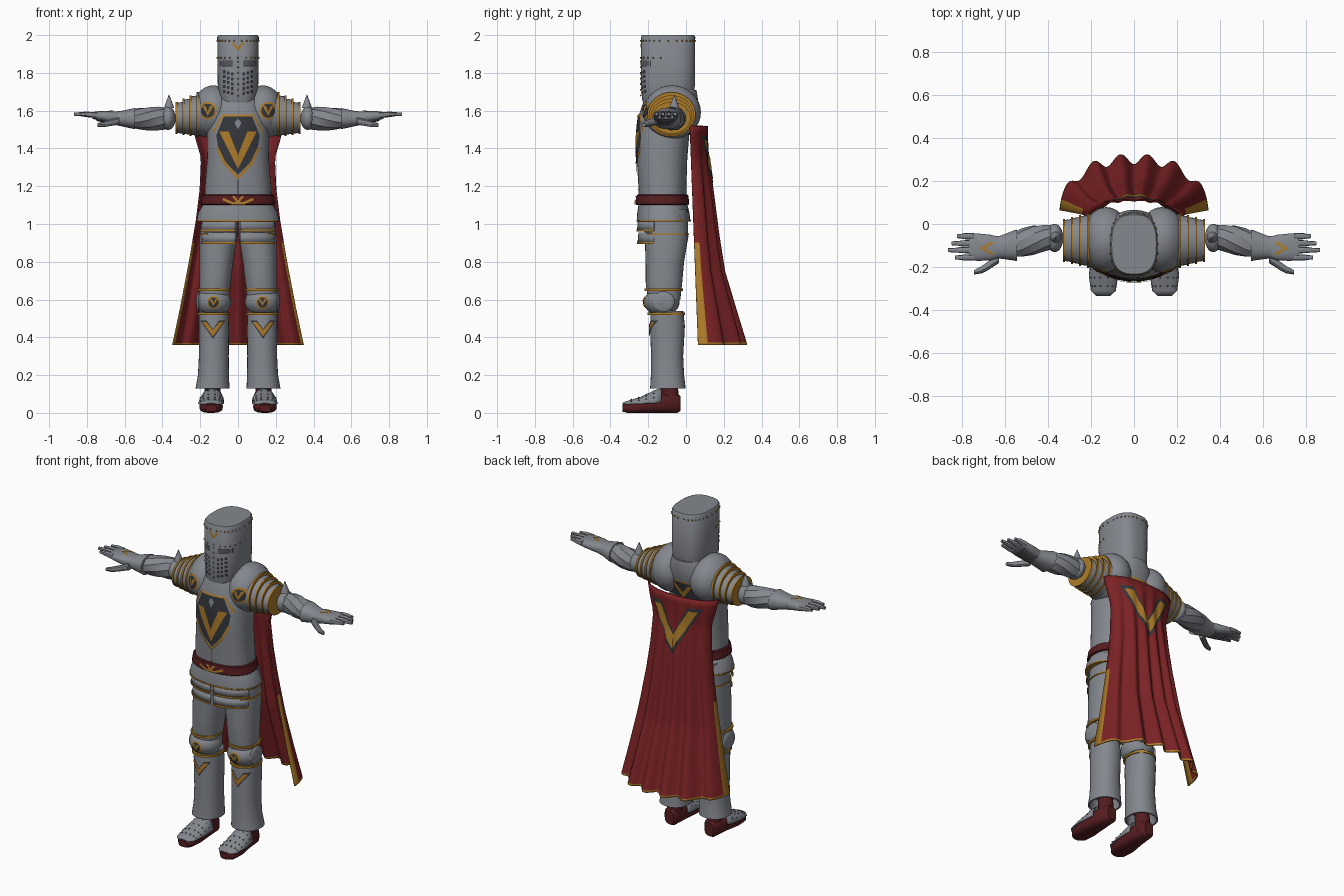
import bpy, bmesh, math
from mathutils import Vector, Matrix
from mathutils.bvhtree import BVHTree

old = bpy.data.objects.get("Cube")
if old:
    bpy.data.objects.remove(old, do_unlink=True)
made = []


def material(name, *rgb):
    m = bpy.data.materials.new(name)
    m.use_nodes = True
    m.diffuse_color = (*rgb, 1)
    m.node_tree.nodes["Principled BSDF"].inputs["Base Color"].default_value = (*rgb, 1)
    return m


steel = material("steel grey", .23, .245, .27)
shade = material("dark steel", .1, .105, .12)
charcoal = material("charcoal", .035, .037, .045)
gold = material("old gold", .42, .2, .022)
red = material("cape red", .2, .016, .018)
leather = material("maroon leather", .09, .012, .014)


def finish(name, bm, mat, mirror=False, thick=0):
    me = bpy.data.meshes.new(name)
    bm.to_mesh(me)
    bm.free()
    for m in (mat if isinstance(mat, list) else [mat]):
        me.materials.append(m)
    ob = bpy.data.objects.new(name, me)
    bpy.context.scene.collection.objects.link(ob)
    if thick:
        sol = ob.modifiers.new("Thickness", "SOLIDIFY")
        sol.thickness, sol.offset = thick, 0
    if mirror:
        ob.modifiers.new("Mirror", "MIRROR").use_mirror_merge = False
    made.append(ob)
    return ob


def section(a, ru, rv, p):
    c, s = math.cos(a), math.sin(a)
    return (math.copysign(abs(c) ** (2 / p), c) * ru, math.copysign(abs(s) ** (2 / p), s) * rv)


def loft(name, rings, mat, axis="z", n=32, p=2, arc=None, twist=0, mirror=False, thick=0):
    """Skin over rings of (position, centre u, centre v, radius u, radius v)."""
    bm, loops = bmesh.new(), []
    a0, a1 = [math.radians(d) for d in (arc or (0, 360))]
    for i, (t, cu, cv, ru, rv) in enumerate(rings):
        loop = []
        for k in range(n + 1 if arc else n):
            u, v = section(a0 + (a1 - a0) * k / n + twist * i, ru, rv, p)
            u, v = u + cu, v + cv
            loop.append(bm.verts.new({"z": (u, v, t), "x": (t, u, v), "y": (u, t, v)}[axis]))
        loops.append(loop)
    for lo, hi in zip(loops, loops[1:]):
        for k in range(n):
            j = (k + 1) % len(lo)
            bm.faces.new((lo[k], lo[j], hi[j], hi[k]))
    if not arc:
        bm.faces.new(loops[0])
        bm.faces.new(loops[-1])
    bmesh.ops.recalc_face_normals(bm, faces=bm.faces)
    return finish(name, bm, mat, mirror, thick)


def hoop(name, ring, h=.006, e=.006, **kw):
    t, cu, cv, ru, rv = ring
    prof = [(-h, 0), (-h, e), (h, e), (h, 0)]
    return loft(name, [(t + d, cu, cv, ru + g, rv + g) for d, g in prof], gold, **kw)


def dome(name, centre, radii, mat, mirror=True):
    bm = bmesh.new()
    mx = Matrix.Translation(centre) @ Matrix.Diagonal((*radii, 1))
    bmesh.ops.create_uvsphere(bm, u_segments=28, v_segments=16, radius=1, matrix=mx)
    return finish(name, bm, mat, mirror)


def cast(name, polys, target, mat, side="front", off=.004, mirror=False, cuts=3):
    """Lay flat polygons on a target surface as thin plates."""
    me = target.data
    tree = BVHTree.FromPolygons([v.co for v in me.vertices], [f.vertices[:] for f in me.polygons])
    d = Vector({"front": (0, 1, 0), "back": (0, -1, 0), "top": (0, 0, -1)}[side])
    bm = bmesh.new()
    for poly in polys:
        bm.faces.new([bm.verts.new((u, v, 3) if side == "top" else (u, -2 * d.y, v)) for u, v in poly])
    if cuts:
        bmesh.ops.subdivide_edges(bm, edges=bm.edges[:], cuts=cuts, use_grid_fill=True)
    for v in bm.verts:
        hit = tree.ray_cast(v.co, d)[0] or tree.find_nearest(v.co + d * 1.8)[0]
        v.co = hit - d * off
    bm.normal_update()
    bmesh.ops.reverse_faces(bm, faces=[f for f in bm.faces if f.normal.dot(d) > 0])
    return finish(name, bm, mat, mirror)


def vee(cx, top, tip, w, t):
    return [[(cx + s * w, top), (cx + s * (w - t), top), (cx, tip + t * 1.5), (cx, tip)] for s in (-1, 1)]


def stroke(pts, w):
    out = []
    for a, b in zip(pts, pts[1:]):
        a, b = Vector(a), Vector(b)
        g = (b - a).normalized() * w / 2
        q = Vector((-g.y, g.x))
        out.append([a + q - g, b + q + g, b - q + g, a - q - g])
    return out


def disc(cx, cy, r, n=20):
    ring = [(cx + r * math.cos(k * math.tau / n), cy + r * math.sin(k * math.tau / n)) for k in range(n)]
    return [[(cx, cy), ring[k], ring[(k + 1) % n]] for k in range(n)]


def box(x, z, w, h):
    return [(x - w, z - h), (x + w, z - h), (x + w, z + h), (x - w, z + h)]


def rivets(name, pts, r, mat, mirror=False):
    bm = bmesh.new()
    for pt in pts:
        bmesh.ops.create_icosphere(bm, subdivisions=1, radius=r, matrix=Matrix.Translation(pt))
    finish(name, bm, mat, mirror)


# Helmet with slits, breathing holes and studs
helm = loft("helmet", [(1.62, 0, -.1, .085, .12), (1.66, 0, -.096, .102, .137), (1.75, 0, -.095, .108, .143),
                       (1.99, 0, -.095, .11, .144), (2, 0, -.095, .104, .138)], steel, n=48, p=2.7)
cast("eye_slits", [box(.063, 1.85, .034, .016)], helm, charcoal, off=.002, mirror=True)
cast("eye_slit_plates", [box(.063, 1.85, .03, .012)], helm, shade, off=.004, mirror=True)
holes = [box(.03 + .021 * i, 1.69 + .026 * j + .006 * i, .007, .008) for i in range(3) for j in range(5)]
cast("breathing_holes", holes, helm, charcoal, off=.003, mirror=True, cuts=0)
cast("helmet_crest", vee(0, 1.96, 1.915, .035, .014), helm, gold)


def stud(deg, z):
    u, v = section(math.radians(deg), .111, .145, 2.7)
    return (u, v - .095, z)


rivets("helmet_studs", [stud(a, 1.97) for a in range(0, 360, 12)]
       + [stud(a, 1.88) for a in range(-170, 0, 16)]
       + [stud(-90, 1.68 + .03 * k) for k in range(7)], .005, gold)

# Torso
torso = loft("breastplate", [(1.08, 0, -.123, .18, .125), (1.2, 0, -.125, .175, .127), (1.35, 0, -.127, .163, .134),
                             (1.48, 0, -.122, .165, .14), (1.57, 0, -.105, .155, .147), (1.65, 0, -.08, .13, .145),
                             (1.71, 0, -.075, .1, .13)], steel, n=48, p=2.4)
panel = [[(0, 1.57), (.075, 1.57), (.115, 1.47), (0, 1.47)], [(0, 1.47), (.115, 1.47), (.1, 1.37), (0, 1.37)],
         [(0, 1.37), (.1, 1.37), (.05, 1.31), (0, 1.26)]]
cast("chest_panel", panel, torso, charcoal, mirror=True)
cast("chest_emblem", vee(0, 1.49, 1.29, .1, .05), torso, gold, off=.007)
cast("chest_emblem_border", stroke([(.108, 1.4), (.07, 1.32), (0, 1.245)], .014), torso, gold, off=.007, mirror=True)
cast("chest_diamond", [[(0, 1.56), (.018, 1.535), (0, 1.5), (-.018, 1.535)]], torso, steel, off=.007)
collar = [(0, 1.575), (.08, 1.575), (.13, 1.49)]
for side in ("front", "back"):
    cast(side + "_collar_trim", stroke(collar, .01), torso, gold, side, .006, True)
cast("back_panel", panel[:1], torso, charcoal, "back", .004, True)
cast("back_emblem", vee(0, 1.56, 1.47, .07, .025), torso, gold, "back", .007)
cast("chest_seam", [box(0, 1.2, .002, .04)], torso, charcoal)

# Belt, skirt and hip plates
belt = loft("belt", [(1.1, 0, -.125, .192, .137), (1.105, 0, -.125, .198, .142), (1.15, 0, -.125, .19, .138),
                     (1.155, 0, -.125, .184, .132)], leather, n=48, p=2.3)
cast("buckle", vee(0, 1.147, 1.105, .032, .014) + stroke([(-.075, 1.13), (-.03, 1.11), (.03, 1.11), (.075, 1.13)], .013),
     belt, gold, off=.006)
loft("skirt", [(1.1, 0, -.122, .187, .13), (1.06, 0, -.12, .21, .138), (1.015, 0, -.118, .22, .142),
               (1.015, 0, -.118, .212, .134), (1.04, 0, -.12, .18, .12)], steel, n=48, p=2.3)
hoop("skirt_trim", (1.018, 0, -.118, .218, .14), .004, .004, n=48, p=2.3)
for i, z in enumerate((1.02, .955)):
    ru, rv = .205 - .006 * i, .137 - .003 * i
    loft("hip_plate_" + "ab"[i], [(z, 0, -.12, ru - .008, rv - .005), (z - .055, 0, -.12, ru, rv)], steel,
         arc=(-88, -18), n=16, p=2.3, mirror=True, thick=.006)
    hoop("hip_plate_trim_" + "ab"[i], (z - .055, 0, -.12, ru, rv), .005, .006, arc=(-88, -18), n=16, p=2.3, mirror=True)

# Legs
loft("thighs", [(.6, .127, -.115, .078, .085), (.68, .122, -.117, .083, .096), (.8, .115, -.112, .09, .102),
                (.93, .104, -.103, .1, .115), (1.08, .095, -.105, .094, .115)], steel, p=2.2, mirror=True)
hoop("thigh_trim", (.945, .103, -.103, .1, .115), .004, .004, p=2.2, mirror=True)
knee = dome("knee_cops", (.13, -.128, .588), (.094, .094, .076), steel)
dome("knee_wings", (.208, -.12, .588), (.014, .06, .055), steel)
hoop("knee_top_trim", (.652, .127, -.118, .084, .096), .006, .006, mirror=True)
shin = loft("greaves", [(.54, .13, -.1, .078, .086), (.46, .128, -.098, .08, .092), (.3, .128, -.1, .079, .085),
                        (.2, .13, -.098, .082, .088), (.13, .135, -.096, .09, .094), (.13, .135, -.096, .08, .084),
                        (.2, .13, -.098, .07, .075)], steel, p=2.2, mirror=True)
hoop("knee_bottom_trim", (.525, .13, -.105, .081, .092), .006, .007, mirror=True)
cast("knee_disc_rims", disc(.13, .585, .034), knee, gold, mirror=True, cuts=1)
cast("knee_discs", disc(.13, .585, .027), knee, charcoal, off=.006, mirror=True, cuts=1)
cast("knee_emblems", vee(.13, .602, .566, .021, .011), knee, gold, off=.009, mirror=True)
cast("shin_emblem_backs", vee(.133, .488, .392, .066, .034), shin, charcoal, mirror=True)
cast("shin_emblems", vee(.133, .48, .405, .056, .022), shin, gold, off=.007, mirror=True)

# Feet
loft("ankles", [(.04, .135, -.08, .045, .048), (.11, .135, -.085, .042, .045), (.2, .132, -.095, .042, .045)],
     leather, n=20, mirror=True)
loft("shoes", [(-.03, .136, .05, .03, .04), (-.045, .136, .052, .042, .052), (-.15, .138, .05, .053, .05),
               (-.24, .142, .034, .062, .034), (-.31, .143, .026, .052, .026), (-.335, .143, .024, .03, .018)],
     leather, axis="y", n=24, p=2.8, mirror=True)
loft("foot_armour", [(-.335, .143, .045, .03, .006), (-.31, .143, .045, .056, .016), (-.24, .142, .048, .066, .034),
                     (-.165, .138, .05, .062, .068), (-.13, .136, .055, .056, .075)], steel,
     axis="y", n=20, p=2.3, arc=(0, 180), mirror=True, thick=.005)
spots = []
for y, ru, rv in ((-.29, .06, .023), (-.25, .066, .034), (-.21, .066, .05), (-.17, .064, .068)):
    for deg in range(25, 160, 26):
        u, v = section(math.radians(deg), ru, rv, 2.3)
        spots.append((.14 + u, y, .049 + v))
rivets("foot_studs", spots, .0045, shade, True)

# Shoulders with stepped, gold-edged lames
shoulder = dome("shoulder_domes", (.13, -.073, 1.592), (.115, .152, .142), steel)
for i in range(4):
    x, ry, rz = .215 + .037 * i, .122 - .009 * i, .112 - .011 * i
    cz = 1.58 - .006 * i
    loft("shoulder_lame_" + "abcd"[i], [(x - .04, -.077, cz, ry + .006, rz + .006), (x, -.077, cz, ry, rz)], steel,
         axis="x", mirror=True)
    hoop("shoulder_trim_" + "abcd"[i], (x, -.077, cz, ry, rz), .005, .006, axis="x", mirror=True)
cast("shoulder_disc_rims", disc(.16, 1.6, .047), shoulder, gold, mirror=True, cuts=1)
cast("shoulder_discs", disc(.16, 1.6, .037), shoulder, charcoal, off=.007, mirror=True, cuts=1)
cast("shoulder_emblems", vee(.16, 1.625, 1.572, .028, .015), shoulder, gold, off=.01, mirror=True)

# Arms: elbow, twisted forearm plates and cuff
dome("elbows", (.37, -.065, 1.56), (.04, .066, .062), steel)
loft("elbow_spikes", [(1.615, .365, -.062, .026, .026), (1.63, .365, -.062, .022, .022),
                      (1.685, .365, -.062, .001, .001)], steel, n=16, mirror=True)
loft("forearms", [(.37, -.062, 1.557, .056, .058), (.42, -.066, 1.557, .063, .064), (.47, -.075, 1.557, .07, .063),
                  (.52, -.087, 1.558, .068, .058), (.58, -.102, 1.558, .055, .048)], steel, axis="x", n=9,
     twist=.22, mirror=True)
loft("gauntlet_cuffs", [(.545, -.1, 1.558, .074, .056), (.56, -.1, 1.558, .07, .053), (.62, -.108, 1.558, .054, .04),
                        (.65, -.11, 1.56, .052, .036)], steel, axis="x", p=2.3, mirror=True)
hand = loft("hands", [(.62, -.108, 1.562, .046, .032), (.67, -.11, 1.565, .06, .032), (.73, -.108, 1.572, .064, .026),
                      (.77, -.107, 1.575, .06, .018)], steel, axis="x", p=2.6, mirror=True)
for i, (tip, y) in enumerate(((.825, -.057), (.85, -.09), (.868, -.122), (.835, -.156))):
    mid = (.76 + tip) / 2
    loft("finger_" + "abcd"[i], [(.745, y, 1.576, .015, .017), (mid, y, 1.581, .014, .014),
                                 (mid + .004, y, 1.581, .012, .012), (tip, y, 1.582, .009, .009)],
         steel, axis="x", n=10, p=2.6, mirror=True)
loft("thumbs", [(.63, -.16, 1.545, .022, .02), (.68, -.195, 1.535, .02, .018), (.71, -.213, 1.528, .017, .016),
                (.745, -.225, 1.524, .01, .01)], steel, axis="x", n=10, mirror=True)
loft("palms", [(.65, -.11, 1.545, .045, .02), (.75, -.108, 1.56, .05, .015)], shade, axis="x", mirror=True)
cast("hand_emblems", stroke([(.665, -.088), (.708, -.113), (.665, -.138)], .012), hand, gold, "top", mirror=True)


# Cape: flaring, pleated sheet with a gold hem
def blend(table, z):
    for (za, a), (zb, b) in zip(table, table[1:]):
        if z >= zb:
            return a + (b - a) * (za - z) / (za - zb)
    return table[-1][1]


width = [(1.52, .238), (1.45, .222), (1.35, .192), (1.18, .2), (1.02, .22), (.81, .255), (.55, .305), (.36, .345)]
depth = [(1.52, .112), (1.35, .112), (1.18, .135), (.95, .16), (.75, .188), (.55, .245), (.36, .3)]
bm, rows = bmesh.new(), []
nu, nt = 84, 30
for j in [0, *range(nt), nt - .3, nt][1:]:
    t = j / nt
    z, row = 1.52 - 1.16 * t, []
    for i in range(nu + 1):
        u = 2 * i / nu - 1
        edge = .02 + .045 * t
        y = edge + (blend(depth, z) - edge) * (1 - abs(u) ** 2.4) ** .6
        y -= .024 * t ** .8 * math.cos(math.tau * u * 2.76)
        row.append(bm.verts.new((u * blend(width, z), y, z)))
    rows.append(row)
for j, (a, b) in enumerate(zip(rows, rows[1:])):
    for i in range(nu):
        f = bm.faces.new((a[i + 1], a[i], b[i], b[i + 1]))
        f.material_index = int(j == len(rows) - 2 or i in (0, nu - 1) and j > nt // 2)
cape = finish("cape", bm, [red, gold], thick=.007)
cast("cape_emblem_back", vee(0, 1.465, 1.165, .175, .085), cape, charcoal, "back", .007, cuts=9)
cast("cape_emblem", vee(0, 1.445, 1.195, .15, .055), cape, gold, "back", .011, cuts=9)

# Smooth shading with crisp edges
bpy.ops.object.select_all(action="DESELECT")
for ob in made:
    ob.select_set(True)
bpy.context.view_layer.objects.active = made[0]
bpy.ops.object.shade_smooth_by_angle(angle=math.radians(35))
